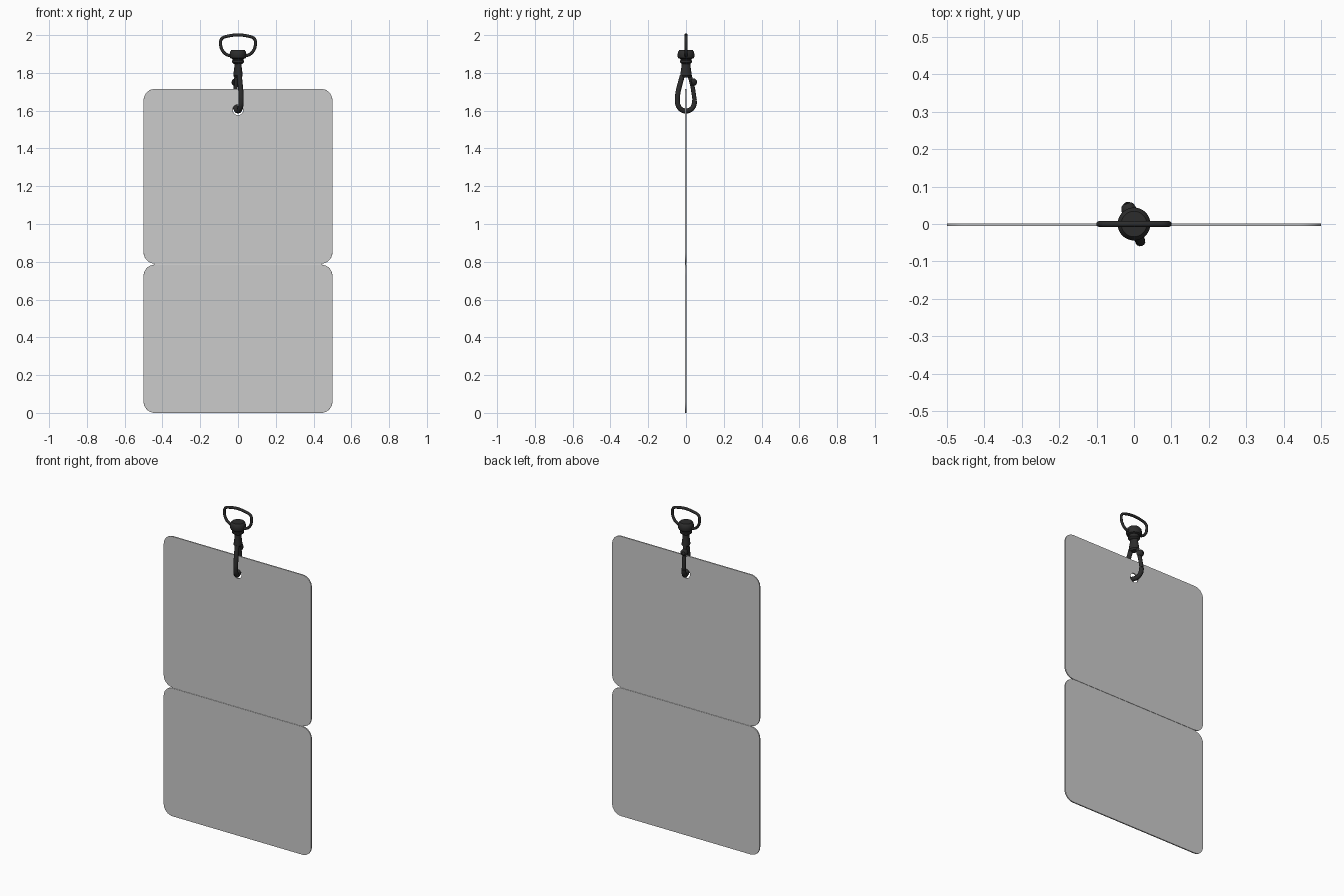
import bpy, bmesh, math
from mathutils import Vector, Matrix

if "Cube" in bpy.data.objects:
    bpy.data.objects.remove(bpy.data.objects["Cube"])

black = bpy.data.materials.new("black_metal")
black.diffuse_color = (0.025, 0.025, 0.025, 1)
black.use_nodes = True
black.node_tree.nodes["Principled BSDF"].inputs["Base Color"].default_value = black.diffuse_color
TURN = Matrix.Rotation(math.radians(20), 4, 'Z')   # hook is swivelled about z


def finish(ob, mat=None, angle=35):
    bpy.ops.object.select_all(action='DESELECT')
    bpy.context.view_layer.objects.active = ob
    ob.select_set(True)
    if ob.type == 'CURVE':
        bpy.ops.object.convert(target='MESH')
        ob = bpy.context.view_layer.objects.active
    bpy.ops.object.shade_smooth_by_angle(angle=math.radians(angle))
    if mat:
        ob.data.materials.clear()
        ob.data.materials.append(mat)
    return ob


def rounded_rect(x, z0, z1, r, n=8):
    pts = []
    for cx, cz, a0 in ((x-r, z1-r, 0), (-x+r, z1-r, 90), (-x+r, z0+r, 180), (x-r, z0+r, 270)):
        for i in range(n + 1):
            a = math.radians(a0 + 90*i/n)
            pts.append((cx + r*math.cos(a), cz + r*math.sin(a)))
    return pts


def sheet(name, loops, half, bevel=0.001):
    cu = bpy.data.curves.new(name, 'CURVE')
    cu.dimensions, cu.fill_mode = '2D', 'BOTH'
    cu.extrude, cu.bevel_depth, cu.offset, cu.bevel_resolution = half - bevel, bevel, -bevel, 1
    for loop in loops:
        sp = cu.splines.new('POLY')
        sp.points.add(len(loop) - 1)
        for p, (x, z) in zip(sp.points, loop):
            p.co = (x, z, 0, 1)
        sp.use_cyclic_u = True
    ob = bpy.data.objects.new(name, cu)
    ob.rotation_euler = (math.pi/2, 0, 0)
    ob.location.y = -0.002
    bpy.context.collection.objects.link(ob)
    return finish(ob)


def tube(name, pts, radius, cyclic=True, matrix=Matrix()):
    cu = bpy.data.curves.new(name, 'CURVE')
    cu.dimensions = '3D'
    cu.bevel_depth, cu.bevel_resolution, cu.use_fill_caps = radius, 4, True
    cu.resolution_u = 8
    sp = cu.splines.new('BEZIER')
    sp.bezier_points.add(len(pts) - 1)
    for b, p in zip(sp.bezier_points, pts):
        b.co = matrix @ Vector(p)
        b.handle_left_type = b.handle_right_type = 'AUTO'
    sp.use_cyclic_u = cyclic
    ob = bpy.data.objects.new(name, cu)
    bpy.context.collection.objects.link(ob)
    return finish(ob, black)


def lathe(name, profile, matrix=Matrix(), n=32):
    bm = bmesh.new()
    rings = [[bm.verts.new((r*math.cos(2*math.pi*i/n), r*math.sin(2*math.pi*i/n), z))
              for i in range(n)] for r, z in profile]
    for a, b in zip(rings, rings[1:]):
        for i in range(n):
            bm.faces.new((a[i], a[(i+1) % n], b[(i+1) % n], b[i]))
    bm.faces.new(rings[0])
    bm.faces.new(rings[-1])
    bmesh.ops.recalc_face_normals(bm, faces=bm.faces)
    bm.transform(matrix)
    me = bpy.data.meshes.new(name)
    bm.to_mesh(me)
    bm.free()
    ob = bpy.data.objects.new(name, me)
    bpy.context.collection.objects.link(ob)
    return finish(ob, black)


# Two card panels joined by a thin fold, with a punched hole at the top
hole = [(0.028*math.cos(math.tau*i/32), 1.604 + 0.028*math.sin(math.tau*i/32)) for i in range(32)]
sheet("upper_panel", [rounded_rect(0.5, 0.79, 1.715, 0.06), hole], 0.004)
sheet("lower_panel", [rounded_rect(0.5, 0.0, 0.785, 0.06)], 0.004)
sheet("fold_strip", [rounded_rect(0.445, 0.775, 0.8, 0.004, 2)], 0.002, 0.0005)

# D-shaped strap ring
half = [(0.03, 1.89), (0.06, 1.897), (0.082, 1.918), (0.092, 1.95), (0.087, 1.98), (0.065, 1.992)]
ring = [(x, 0, z) for x, z in half] + [(-x, 0, z) for x, z in reversed(half)]
tube("strap_ring", ring, 0.008)

# Swivel barrel and collar
lathe("swivel_barrel", [(0.034, 1.922), (0.041, 1.914), (0.044, 1.902), (0.044, 1.886), (0.040, 1.878),
                        (0.030, 1.874), (0.028, 1.868), (0.033, 1.865), (0.033, 1.856), (0.026, 1.850),
                        (0.020, 1.846)])

# Hook neck, flattened slightly below the collar
lathe("hook_neck", [(0.024, 1.852), (0.025, 1.83), (0.030, 1.80), (0.032, 1.785), (0.024, 1.775)],
      TURN @ Matrix.Diagonal((0.75, 1, 1, 1)))

# Hook: teardrop loop passing through the hole
side = [(0.021, 1.785), (0.034, 1.74), (0.046, 1.69), (0.049, 1.655), (0.042, 1.623), (0.022, 1.603)]
loop = [(0, -u, z) for u, z in side] + [(0, 0, 1.599)] + [(0, u, z) for u, z in reversed(side[3:])]
tube("hook", loop, 0.0135, False, TURN)

# Spring gate closing the hook, with its thumb knob
tube("gate", [(0, 0.021, 1.785), (0, 0.034, 1.74), (0, 0.049, 1.655)], 0.0115, False, TURN)
knob = TURN @ Matrix.Translation((0, 0.036, 1.75)) @ Matrix.Rotation(math.radians(-80), 4, 'X')
lathe("gate_knob", [(0.02, -0.01), (0.02, 0.008), (0.016, 0.018), (0.009, 0.023)], knob, 20)
